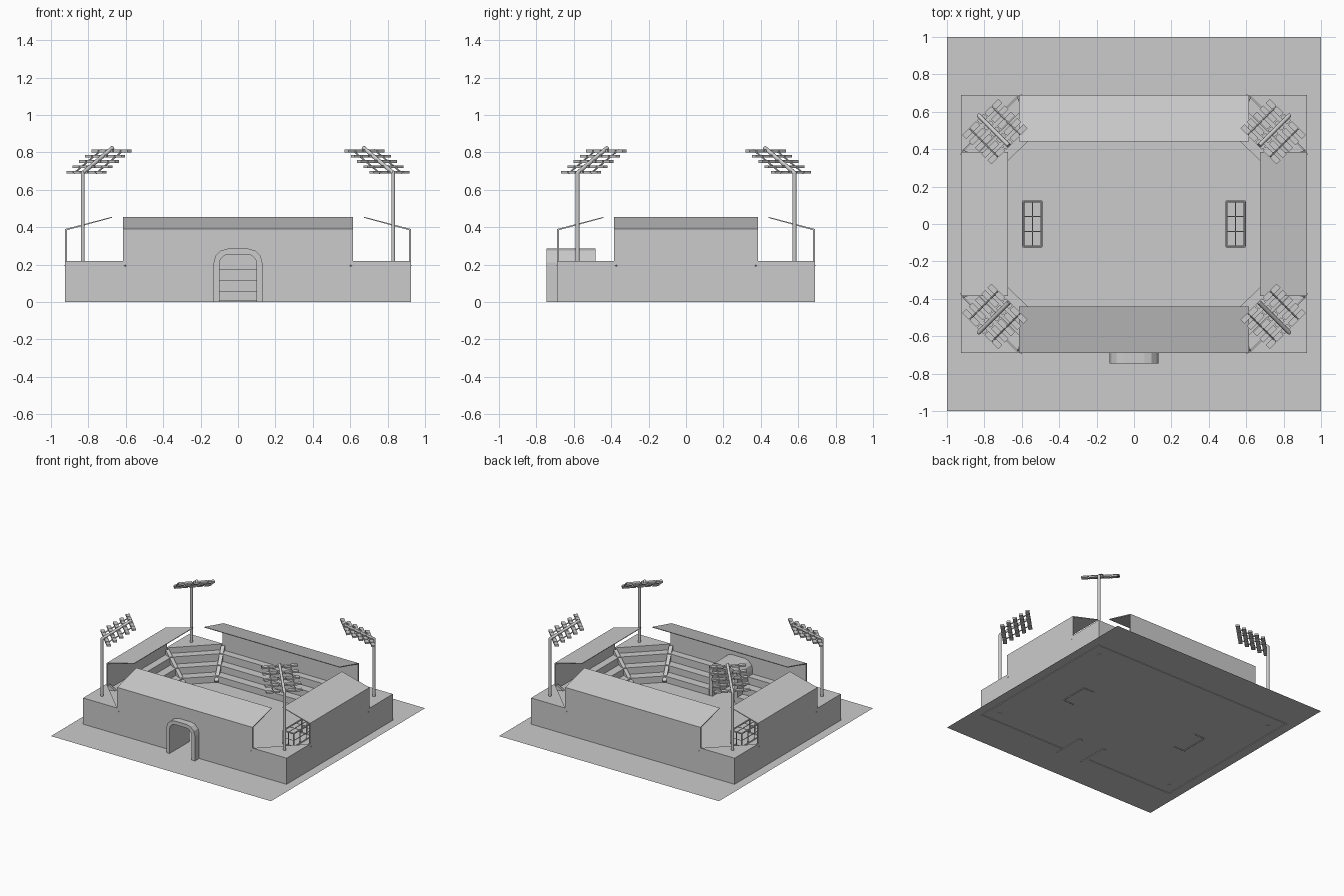
import bpy, bmesh, math
from mathutils import Vector, Matrix

if "Cube" in bpy.data.objects:
    bpy.data.objects.remove(bpy.data.objects["Cube"])


def finish(name, bm):
    bmesh.ops.recalc_face_normals(bm, faces=bm.faces)
    me = bpy.data.meshes.new(name)
    bm.to_mesh(me)
    bm.free()
    ob = bpy.data.objects.new(name, me)
    bpy.context.collection.objects.link(ob)
    return ob


def loft(bm, rings, closed=False):
    """Skin rings of equal length; cap the ends unless the loft closes on itself."""
    vs = [[bm.verts.new(p) for p in r] for r in rings]
    n = len(vs[0])
    for i in range(len(vs) if closed else len(vs) - 1):
        a, b = vs[i], vs[(i + 1) % len(vs)]
        for j in range(n):
            k = (j + 1) % n
            bm.faces.new((a[j], a[k], b[k], b[j]))
    if not closed:
        bm.faces.new(vs[0])
        bm.faces.new(vs[-1])


def bar(bm, p, q, r, sides=8):
    p, q = Vector(p), Vector(q)
    rot = (q - p).to_track_quat('Z', 'Y').to_matrix().to_4x4()
    if sides == 4:
        rot = rot @ Matrix.Rotation(math.pi / 4, 4, 'Z')
    bmesh.ops.create_cone(bm, cap_ends=True, segments=sides, radius1=r, radius2=r,
                          depth=(q - p).length,
                          matrix=Matrix.Translation((p + q) / 2) @ rot)


def cut(ob, cutter):
    m = ob.modifiers.new("gate_cut", 'BOOLEAN')
    m.operation = 'DIFFERENCE'
    m.solver = 'EXACT'
    m.object = cutter


X, Y = 0.925, 0.69            # outer wall half sizes
SX, SY = 0.615, 0.385         # half lengths of the roofed stands
QUADS = [(sx, sy) for sx in (1, -1) for sy in (1, -1)]

# Ground sheet
bm = bmesh.new()
bmesh.ops.create_grid(bm, x_segments=1, y_segments=1, size=1,
                      matrix=Matrix.Translation((0, 0, 0.005)))
finish("ground", bm)


# Gate arch profile: upright sides with a rounded-off top
def arch(w, top, c, z0=0.0):
    right = [(w, z0), (w, top - c)]
    for k in (1, 2, 3):
        a = math.radians(30 * k)
        right.append((w - c + c * math.cos(a), top - c + c * math.sin(a)))
    return right + [(-x, z) for x, z in reversed(right)]


bm = bmesh.new()
loft(bm, [[(x, y, z) for x, z in arch(0.125, 0.27, 0.07, -0.1)] for y in (-0.9, -0.46)])
cutter = finish("gate_cutter", bm)
cutter.hide_render = True
cutter.hide_viewport = True
cutter.display_type = 'WIRE'

# Gate arch tunnel
bm = bmesh.new()
outer, inner = arch(0.13, 0.285, 0.075), arch(0.10, 0.255, 0.05)
loft(bm, [[(x, y, z) for x, z in outer + inner[::-1]] for y in (-0.745, -0.485)])
finish("gate_arch", bm)

# Roofed stand shells: thin back wall with a roof rising toward the pitch
prof = [(0, 0), (0, 0.39), (0.25, 0.455), (0.25, 0.45), (0.01, 0.384), (0.01, 0)]
for s, nm in ((-1, "front_stand"), (1, "back_stand")):
    bm = bmesh.new()
    loft(bm, [[(x, s * (Y - d), z) for d, z in prof] for x in (-SX, SX)])
    ob = finish(nm, bm)
    if s < 0:
        cut(ob, cutter)
for s, nm in ((-1, "left_stand"), (1, "right_stand")):
    bm = bmesh.new()
    loft(bm, [[(s * (X - d), y, z) for d, z in prof] for y in (-SY, SY)])
    finish(nm, bm)

# Low corner walls with triangular decks
wall = [(SX, Y), (X, Y), (X, SY), (X - 0.01, SY), (X - 0.01, Y - 0.01), (SX, Y - 0.01)]
deck = [(SX, Y), (X, Y), (X, SY)]
for sx, sy in QUADS:
    bm = bmesh.new()
    loft(bm, [[(sx * x, sy * y, z) for x, y in wall] for z in (0, 0.219)])
    finish("corner_wall", bm)
    bm = bmesh.new()
    loft(bm, [[(sx * x, sy * y, z) for x, y in deck] for z in (0.008, 0.22)])
    finish("corner_deck", bm)


# Seating terraces: stepped profile swept round an octagon
def octagon(d, z):
    a, b = (SX - 0.414 * d, Y - d), (X - d, SY - 0.414 * d)
    q = [a, b, (b[0], -b[1]), (a[0], -a[1])]
    return [(x, y, z) for x, y in q + [(-x, -y) for x, y in q]]


steps = [(0.005, 0.008), (0.005, 0.175), (0.07, 0.175), (0.07, 0.115), (0.14, 0.115),
         (0.14, 0.06), (0.21, 0.06), (0.21, 0.008)]
bm = bmesh.new()
loft(bm, [octagon(d, z) for d, z in steps], closed=True)
cut(finish("seating_terraces", bm), cutter)

# Sloping dividers on the eight terrace seams
bm = bmesh.new()
for p, q in zip(octagon(0.01, 0.205), octagon(0.225, 0.02)):
    bar(bm, p, q, 0.02, 4)
finish("terrace_dividers", bm)

# Goals: frame with coarse net bars
for s, nm in ((-1, "left_goal"), (1, "right_goal")):
    bm = bmesh.new()
    f, b, h, w = s * 0.495, s * 0.592, 0.115, 0.12
    m = (f + b) / 2
    for x in (f, b):
        bar(bm, (x, -w, h), (x, w, h), 0.006)
    for y in (-w, w):
        for x in (f, b):
            bar(bm, (x, y, 0), (x, y, h), 0.006)
        bar(bm, (f, y, h), (b, y, h), 0.006)
        bar(bm, (f, y, 0.006), (b, y, 0.006), 0.006)
        bar(bm, (m, y, 0), (m, y, h), 0.003, 6)
        bar(bm, (f, y, h / 2), (b, y, h / 2), 0.003, 6)
    bar(bm, (b, -w, 0.006), (b, w, 0.006), 0.006)
    bar(bm, (m, -w, h), (m, w, h), 0.003, 6)
    bar(bm, (b, -w, h / 2), (b, w, h / 2), 0.003, 6)
    for y in (-0.04, 0.04):
        bar(bm, (f, y, h), (b, y, h), 0.003, 6)
        bar(bm, (b, y, 0), (b, y, h), 0.003, 6)
    finish(nm, bm)

# Floodlights: pole, bent arm, rows of lamps on two rails
for sx, sy in QUADS:
    base = Vector((sx * 0.83, sy * 0.58, 0))
    elbow = base + Vector((0, 0, 0.69))
    tip = Vector((sx * 0.67, sy * 0.42, 0.825))
    tan = Vector((-sx * sy, 1, 0)).normalized()
    bm = bmesh.new()
    bar(bm, base, elbow, 0.011, 10)
    bmesh.ops.create_uvsphere(bm, u_segments=10, v_segments=6, radius=0.011,
                              matrix=Matrix.Translation(elbow))
    bar(bm, elbow, tip, 0.011, 10)
    pole = finish("floodlight_pole", bm)
    for p in pole.data.polygons:
        p.use_smooth = len(p.vertices) < 5

    bm = bmesh.new()
    inward = Vector((-sx, -sy, 0)).normalized()
    up = Vector((0, 0, 1))
    drop = Vector((0, 0, -0.012))
    for i in range(5):
        c = elbow.lerp(tip, 0.12 + 0.21 * i) + drop
        bar(bm, c - tan * 0.13, c + tan * 0.13, 0.007, 4)
        for j in range(5):           # individual lamps along a row
            o = c + tan * (j - 2) * 0.056
            m = Matrix((tan * 0.049, inward * 0.03, up * 0.014)).transposed().to_4x4()
            bmesh.ops.create_cube(bm, size=1, matrix=Matrix.Translation(o) @ m)
    for t in (-0.084, 0.084):        # rails tying the rows together
        o = tan * t + drop
        bar(bm, elbow.lerp(tip, 0.08) + o, elbow.lerp(tip, 1.0) + o, 0.005, 6)
    finish("floodlight_lamps", bm)
